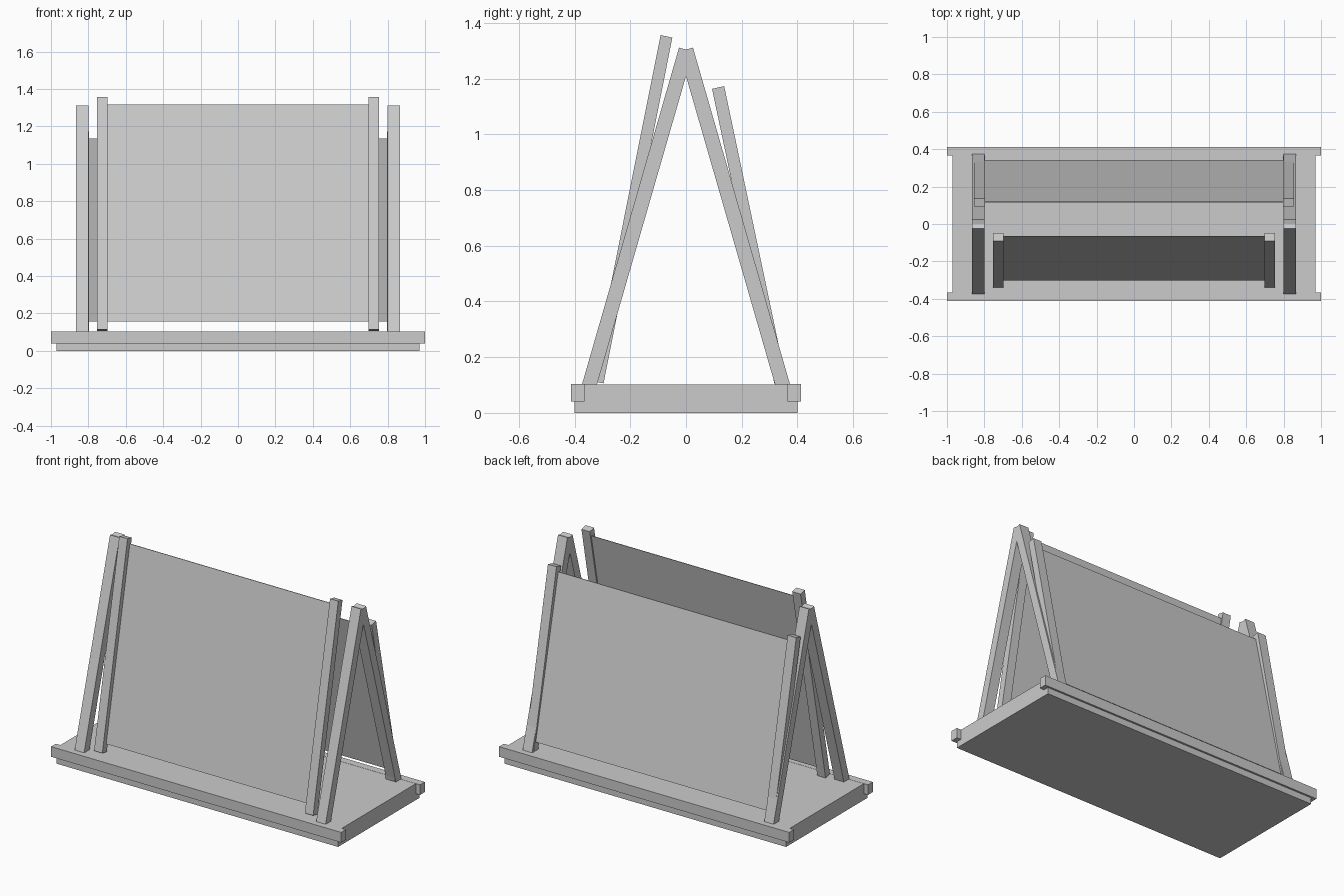
import bpy
import bmesh

cube = bpy.data.objects.get("Cube")
if cube:
    bpy.data.objects.remove(cube, do_unlink=True)

grey = bpy.data.materials.new("plain_grey")
grey.use_nodes = True
colour = (0.6, 0.6, 0.6, 1)
grey.diffuse_color = colour
grey.node_tree.nodes["Principled BSDF"].inputs["Base Color"].default_value = colour


def prism(name, profile, x0, x1):
    """Extrude a (y, z) profile from x0 to x1."""
    bm = bmesh.new()
    face = bm.faces.new([bm.verts.new((x0, y, z)) for y, z in profile])
    ext = bmesh.ops.extrude_face_region(bm, geom=[face])
    moved = [v for v in ext["geom"] if isinstance(v, bmesh.types.BMVert)]
    bmesh.ops.translate(bm, verts=moved, vec=(x1 - x0, 0, 0))
    bmesh.ops.recalc_face_normals(bm, faces=bm.faces)
    mesh = bpy.data.meshes.new(name)
    bm.to_mesh(mesh)
    bm.free()
    mesh.materials.append(grey)
    obj = bpy.data.objects.new(name, mesh)
    bpy.context.collection.objects.link(obj)
    return obj


def pair(name, profile, x0, x1):
    """Same part on the left (+x) and right (-x) sides."""
    prism("left_" + name, profile, x0, x1)
    prism("right_" + name, profile, -x1, -x0)


def box(y0, y1, z0, z1):
    return [(y0, z0), (y1, z0), (y1, z1), (y0, z1)]


def sheet(bottom, top, t=0.002):
    """Thin leaning board profile."""
    (y0, z0), (y1, z1) = bottom, top
    return [(y0 - t, z0), (y0 + t, z0), (y1 + t, z1), (y1 - t, z1)]


# Base slab with a rail along the front and back edges
prism("base", box(-0.4, 0.4, 0, 0.102), -0.97, 0.97)
prism("front_rail", box(-0.412, -0.365, 0.04, 0.103), -1, 1)
prism("back_rail", box(0.365, 0.412, 0.04, 0.103), -1, 1)

# A-shaped end frames
half = [(0.025, 1.311), (0.374, 0.1), (0.32, 0.1)]
a_frame = [(0, 1.304)] + half + [(0, 1.209)] + [(-y, z) for y, z in reversed(half)]
pair("end_frame", a_frame, 0.8, 0.865)

# Front leaning board and its posts
front_post = [(-0.339, 0.115), (-0.296, 0.106), (-0.049, 1.347), (-0.091, 1.356)]
pair("front_post", front_post, 0.698, 0.755)
prism("front_board", sheet((-0.299, 0.158), (-0.066, 1.316)), -0.7, 0.7)

# Back leaning board and its posts
back_post = [(0.317, 0.105), (0.36, 0.114), (0.137, 1.173), (0.0935, 1.163)]
pair("back_post", back_post, 0.797, 0.856)
prism("back_board", sheet((0.339, 0.158), (0.118, 1.135)), -0.8, 0.8)
